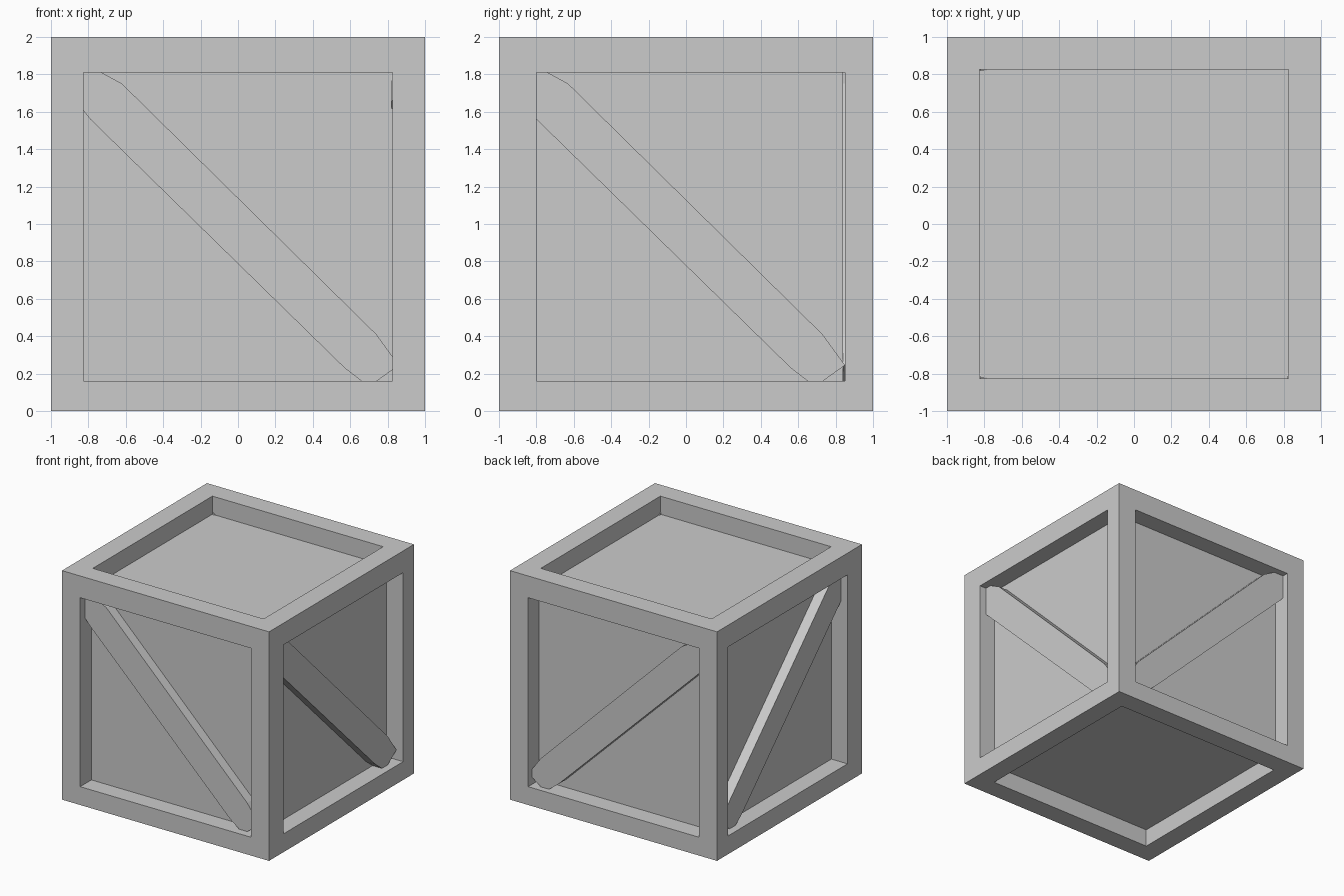
import bpy, bmesh

if "Cube" in bpy.data.objects:
    bpy.data.objects.remove(bpy.data.objects["Cube"])

def finish(name, bm):
    bmesh.ops.recalc_face_normals(bm, faces=bm.faces)
    mesh = bpy.data.meshes.new(name)
    bm.to_mesh(mesh)
    bm.free()
    ob = bpy.data.objects.new(name, mesh)
    bpy.context.collection.objects.link(ob)
    return ob

def prism(name, pts, place, d0, d1):
    """Extrude a 2D outline between depths d0 and d1; place maps (u, v, d) to xyz."""
    bm = bmesh.new()
    a = [bm.verts.new(place(u, v, d0)) for u, v in pts]
    b = [bm.verts.new(place(u, v, d1)) for u, v in pts]
    bm.faces.new(a)
    bm.faces.new(b[::-1])
    n = len(pts)
    for i in range(n):
        j = (i + 1) % n
        bm.faces.new((a[i], b[i], b[j], a[j]))
    return finish(name, bm)

def box(name, x, y, z):
    pts = [(x[0], y[0]), (x[1], y[0]), (x[1], y[1]), (x[0], y[1])]
    return prism(name, pts, lambda u, v, d: (u, v, d), *z)

W = 0.825
SIDES = {"left": (-1, -W), "right": (W, 1)}
POST_Y = {"front": (-1, -0.80), "back": (0.85, 1)}
RAIL_Y = {"front": (-1, -W), "back": (W, 1)}
LEVELS = {"bottom": (0, 0.16), "top": (1.81, 2)}

# recessed panels (one inner box)
box("inner_panels", (-0.845, 0.845), (-0.845, 0.84), (0.155, 1.842))

# corner posts
for sx, x in SIDES.items():
    for sy, y in POST_Y.items():
        box(f"corner_post_{sy}_{sx}", x, y, (0, 2))

# top and bottom rails
for lv, z in LEVELS.items():
    for sy, y in RAIL_Y.items():
        box(f"{lv}_rail_{sy}", (-W, W), y, z)
    for sx, x in SIDES.items():
        box(f"{lv}_rail_{sx}", x, (-0.80, 0.85), z)

# diagonal braces with clipped ends, tucked into the frame
OUTLINE = [(-0.87, 1.66), (-0.79, 1.56), (0.57, 0.23), (0.70, 0.13),
           (0.86, 0.245), (0.74, 0.41), (-0.62, 1.75), (-0.82, 1.86)]
SHIFTED = [(u - 0.01, v) for u, v in OUTLINE]
prism("brace_front", OUTLINE, lambda u, v, d: (u, d, v), -0.93, -0.82)
prism("brace_back", OUTLINE, lambda u, v, d: (u, d, v), 0.82, 0.945)
prism("brace_left", SHIFTED, lambda u, v, d: (d, u, v), -0.935, -0.82)
prism("brace_right", SHIFTED, lambda u, v, d: (d, u, v), 0.82, 0.935)
